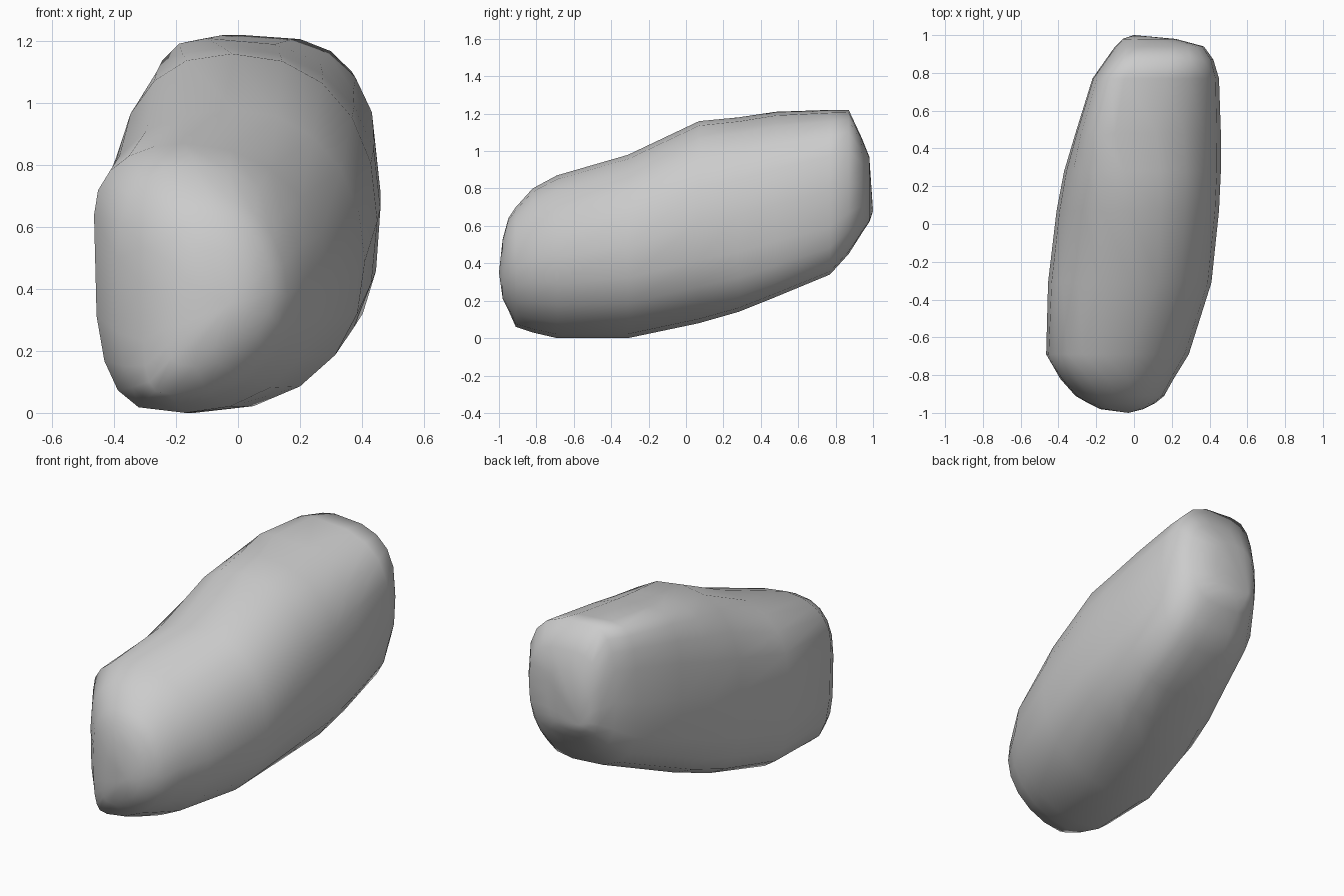
import bpy, bmesh
from math import cos, sin, pi, copysign

SIDES = 20

# cross-sections along the boulder:
# y, left x, right x, bottom z, top z, x of top, x of bottom, z of left edge, upper-left squareness
sections = [
    (-0.98, -0.18, 0.05, 0.21, 0.53, -0.06, -0.08, 0.37, 2.6),
    (-0.95, -0.24, 0.11, 0.15, 0.64, -0.08, -0.14, 0.40, 2.6),
    (-0.91, -0.31, 0.16, 0.06, 0.70, -0.10, -0.22, 0.42, 2.6),
    (-0.82, -0.39, 0.21, 0.03, 0.80, -0.14, -0.20, 0.50, 2.5),
    (-0.69, -0.465, 0.29, 0.00, 0.87, -0.17, -0.17, 0.64, 2.2),
    (-0.31, -0.455, 0.41, 0.00, 0.98, -0.01, -0.14, 0.56, 2.4),
    (0.07, -0.41, 0.45, 0.08, 1.16, -0.02, -0.02, 0.62, 2.4),
    (0.28, -0.37, 0.46, 0.14, 1.18, -0.05, 0.10, 0.66, 2.6),
    (0.48, -0.31, 0.46, 0.22, 1.21, -0.10, 0.16, 0.71, 2.8),
    (0.77, -0.22, 0.45, 0.34, 1.22, -0.05, 0.20, 0.78, 3.0),
    (0.87, -0.15, 0.42, 0.45, 1.22, 0.02, 0.18, 0.80, 2.8),
    (0.94, -0.10, 0.37, 0.56, 1.07, 0.08, 0.14, 0.78, 2.6),
    (0.98, -0.06, 0.22, 0.62, 0.97, 0.07, 0.07, 0.76, 2.5),
]


def power(v, n):
    return copysign(abs(v) ** (2 / n), v)


def ring(bm, y, xl, xr, zb, zt, xt, xb, zl, upper_left):
    """Closed outline of four rounded corners between the extreme points."""
    back = (y + 1) / 2
    verts = []
    for i in range(SIDES):
        a = 2 * pi * i / SIDES
        c, s = cos(a), sin(a)
        if s >= 0:
            n = 2.05 + 1.1 * back ** 3 if c >= 0 else upper_left
        else:
            n = 1.9 + 0.9 * back if c >= 0 else 3.6 - 0.6 * back
        xm = xt if s >= 0 else xb
        zm = (zb + zt) / 2 if c >= 0 else zl
        c, s = power(c, n), power(s, n)
        x = xm + ((xr if c > 0 else xl) - xm) * abs(c)
        z = zm + ((zt if s > 0 else zb) - zm) * abs(s)
        verts.append(bm.verts.new((x, y, z)))
    return verts


# loft the sections and close both ends to a point
bm = bmesh.new()
rings = [ring(bm, *s) for s in sections]
for a, b in zip(rings, rings[1:]):
    for i in range(SIDES):
        j = (i + 1) % SIDES
        bm.faces.new((a[i], a[j], b[j], b[i]))
for r, tip in ((rings[0], (-0.03, -1, 0.35)), (rings[-1], (0.0, 1, 0.68))):
    t = bm.verts.new(tip)
    for i in range(SIDES):
        bm.faces.new((r[i], r[(i + 1) % SIDES], t))
bmesh.ops.recalc_face_normals(bm, faces=bm.faces)
for f in bm.faces:
    f.smooth = True

# boulder
mesh = bpy.data.meshes.new("boulder")
bm.to_mesh(mesh)
bm.free()
bpy.context.collection.objects.link(bpy.data.objects.new("boulder", mesh))
